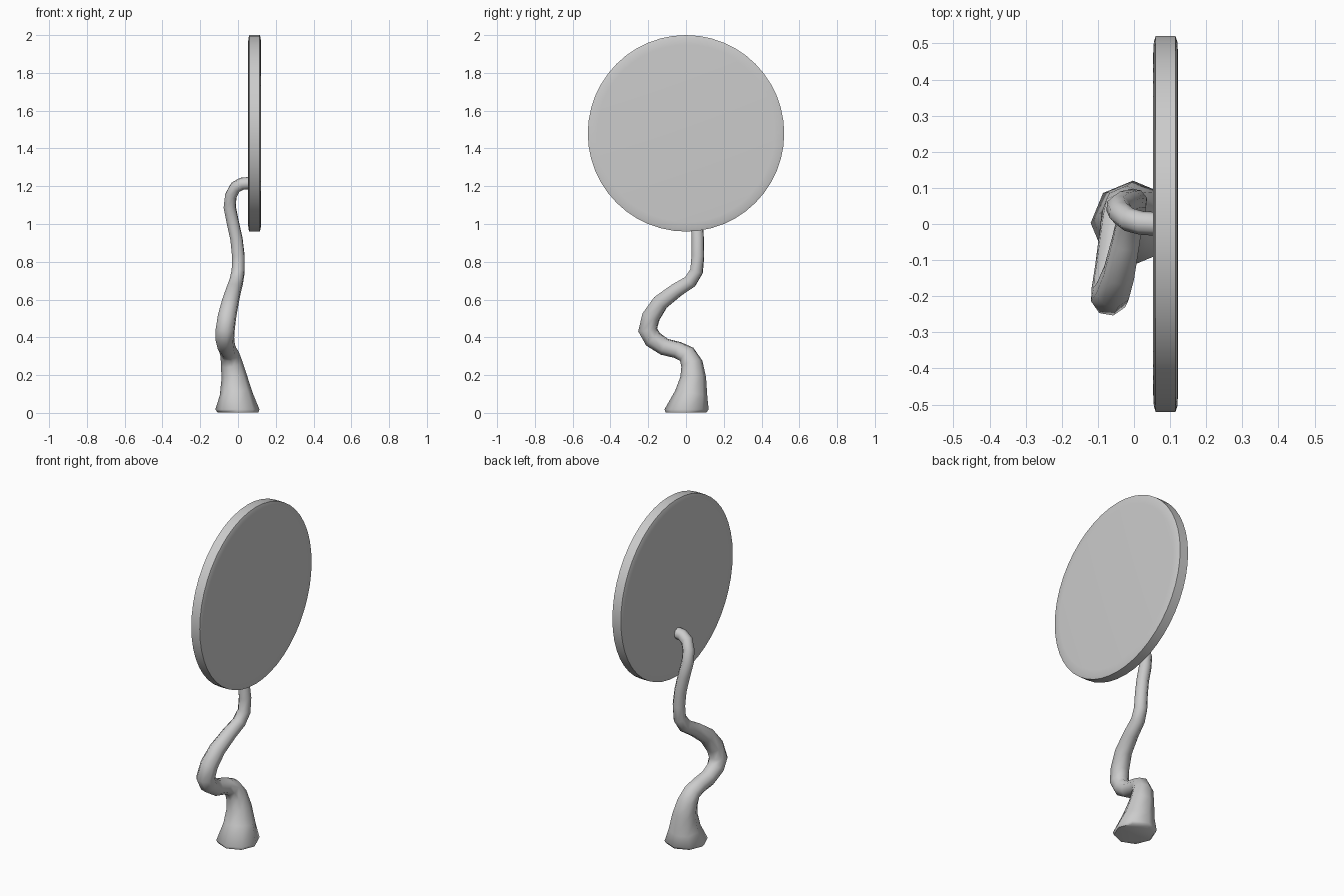
import bpy, bmesh
from math import sin, cos, pi
from mathutils import Vector

if "Cube" in bpy.data.objects:
    bpy.data.objects.remove(bpy.data.objects["Cube"])


def make_object(name, rings, angle):
    """Skin a list of vertex rings, cap both ends and smooth."""
    bm = bmesh.new()
    loops = [[bm.verts.new(p) for p in ring] for ring in rings]
    n = len(loops[0])
    for a, b in zip(loops, loops[1:]):
        for i in range(n):
            j = (i + 1) % n
            bm.faces.new((a[i], a[j], b[j], b[i]))
    bm.faces.new(loops[0][::-1])
    bm.faces.new(loops[-1])
    bmesh.ops.recalc_face_normals(bm, faces=bm.faces)
    mesh = bpy.data.meshes.new(name)
    bm.to_mesh(mesh)
    bm.free()
    ob = bpy.data.objects.new(name, mesh)
    bpy.context.collection.objects.link(ob)
    bpy.ops.object.select_all(action='DESELECT')
    ob.select_set(True)
    bpy.context.view_layer.objects.active = ob
    bpy.ops.object.shade_smooth_by_angle(angle=angle)
    return ob


def sweep(path, sides):
    """Rings of varying radius carried along a path without twisting."""
    pts = [Vector(p[:3]) for p in path]
    side = Vector((1, 0, 0))
    rings = []
    for k, p in enumerate(pts):
        if k < 2:
            t = Vector((0, 0, 1))
        elif k == len(pts) - 1:
            t = Vector((1, 0, 0))
        else:
            t = ((pts[k + 1] - p).normalized() + (p - pts[k - 1]).normalized()).normalized()
        if k:
            side = prev.rotation_difference(t) @ side
        side = (side - t * side.dot(t)).normalized()
        up = t.cross(side)
        prev = t
        rings.append([p + path[k][3] * (side * cos(2 * pi * i / sides) + up * sin(2 * pi * i / sides))
                      for i in range(sides)])
    return rings


# Winding stem: x, y, z, radius
stem_path = [
    (0, 0, 0.003, 0.108), (-0.003, 0.003, 0.018, 0.117),
    (-0.01, 0.028, 0.10, 0.087), (-0.02, 0.038, 0.19, 0.068),
    (-0.033, 0.031, 0.26, 0.058), (-0.044, 0.004, 0.31, 0.05),
    (-0.054, -0.045, 0.333, 0.046), (-0.062, -0.115, 0.35, 0.047),
    (-0.069, -0.175, 0.39, 0.05), (-0.068, -0.203, 0.44, 0.052),
    (-0.058, -0.185, 0.51, 0.05), (-0.041, -0.135, 0.585, 0.046),
    (-0.023, -0.05, 0.65, 0.041), (-0.009, 0.022, 0.695, 0.038),
    (0.001, 0.056, 0.75, 0.036), (0.002, 0.063, 0.83, 0.035),
    (-0.008, 0.062, 0.92, 0.034), (-0.028, 0.058, 1.01, 0.034),
    (-0.044, 0.047, 1.09, 0.034), (-0.038, 0.03, 1.15, 0.033),
    (-0.014, 0.012, 1.194, 0.033), (0.02, 0.003, 1.213, 0.033),
    (0.065, 0.0, 1.217, 0.033)]
make_object("stem", sweep(stem_path, 8), 1.05)

# Round plate facing sideways: x, radius
plate_profile = [(0.053, 0.47), (0.055, 0.505), (0.06, 0.52),
                 (0.115, 0.52), (0.12, 0.505), (0.122, 0.47)]
plate_rings = [[Vector((x, r * cos(2 * pi * i / 48), 1.48 + r * sin(2 * pi * i / 48)))
                for i in range(48)] for x, r in plate_profile]
make_object("round_plate", plate_rings, 0.9)
